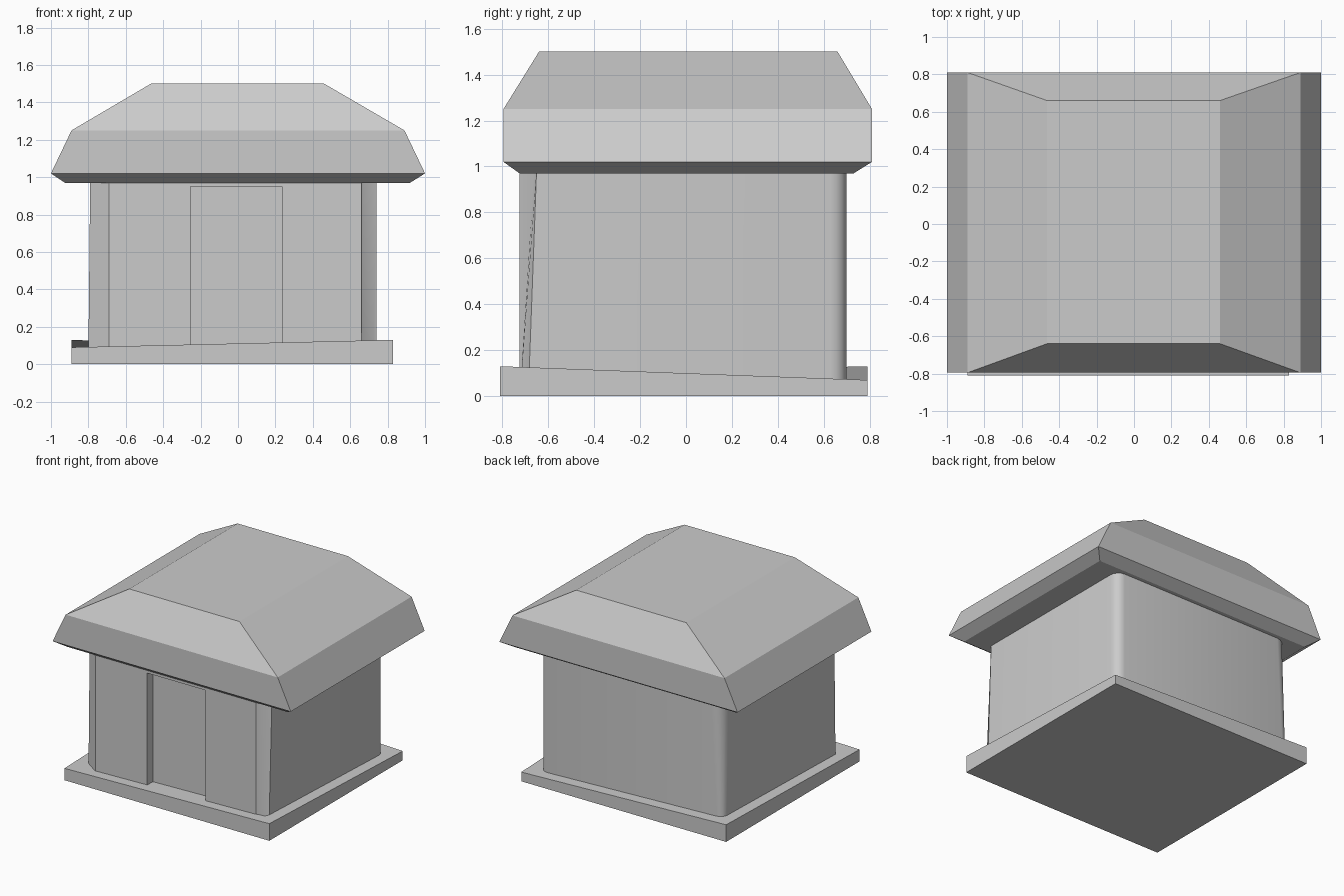
import bpy
import bmesh
from math import sin, cos, radians

if "Cube" in bpy.data.objects:
    bpy.data.objects.remove(bpy.data.objects["Cube"])

GREY = (0.6, 0.6, 0.6, 1)
stone = bpy.data.materials.new("plain grey")
stone.use_nodes = True
stone.diffuse_color = GREY
stone.node_tree.nodes["Principled BSDF"].inputs["Base Color"].default_value = GREY


def rect(x0, x1, y0, y1, z):
    return [(x0, y0, z), (x1, y0, z), (x1, y1, z), (x0, y1, z)]


def loft(name, rings):
    """Skin a stack of equal rings and cap both ends."""
    bm = bmesh.new()
    loops = [[bm.verts.new(p) for p in ring] for ring in rings]
    n = len(loops[0])
    for low, high in zip(loops, loops[1:]):
        for i in range(n):
            j = (i + 1) % n
            bm.faces.new((low[i], low[j], high[j], high[i]))
    bm.faces.new(loops[0][::-1])
    bm.faces.new(loops[-1])
    bmesh.ops.recalc_face_normals(bm, faces=bm.faces)
    mesh = bpy.data.meshes.new(name)
    bm.to_mesh(mesh)
    bm.free()
    mesh.materials.append(stone)
    obj = bpy.data.objects.new(name, mesh)
    bpy.context.collection.objects.link(obj)
    return obj


def arc(x, y, r, start, steps=4):
    """Quarter-round corner whose outer corner point is pulled in by r."""
    angles = [radians(start + 90 * i / steps) for i in range(steps + 1)]
    return [(x + r * cos(a), y + r * sin(a)) for a in angles]


def wall_ring(z, front_right, back_left_radius, left):
    r = back_left_radius
    pts = [(-0.69, -0.725), (0.66, -0.725)] + front_right
    pts += arc(0.67, 0.63, 0.07, 0)
    pts += arc(left + r, 0.70 - r, r, 90)
    pts += [(left, -0.65)]
    return [(x, y, z) for x, y in pts]


# Base slab with an uneven top
slab_top = rect(-0.89, 0.83, -0.81, 0.79, 0)
heights = (0.09, 0.13, 0.07, 0.13)
loft("base_slab", [slab_top, [(x, y, h) for (x, y, z), h in zip(slab_top, heights)]])

# Walls, with a twisted front corner and softened back corners
walls = loft("walls", [
    wall_ring(0.05, [(0.725, -0.72), (0.74, -0.685)], 0.05, -0.80),
    wall_ring(1.0, [(0.668, -0.66), (0.74, -0.65)], 0.09, -0.79),
])

# Recessed doorway
cutter = loft("doorway_cutter", [rect(-0.255, 0.235, -0.9, -0.655, z) for z in (0.0, 0.95)])
cutter.hide_render = True
cut = walls.modifiers.new("doorway", "BOOLEAN")
cut.object = cutter
cut.operation = "DIFFERENCE"
cut.solver = "EXACT"
bpy.ops.object.select_all(action="DESELECT")
walls.select_set(True)
bpy.context.view_layer.objects.active = walls
bpy.ops.object.modifier_apply(modifier=cut.name)
bpy.data.objects.remove(cutter)
bpy.ops.object.shade_smooth_by_angle(angle=radians(30))

# Hipped roof with a flared skirt and a sloping underside
loft("roof", [
    rect(-0.925, 0.92, -0.725, 0.73, 0.97),
    rect(-1.0, 1.0, -0.795, 0.81, 1.02),
    rect(-0.89, 0.89, -0.795, 0.81, 1.25),
    rect(-0.465, 0.46, -0.64, 0.66, 1.5),
])
